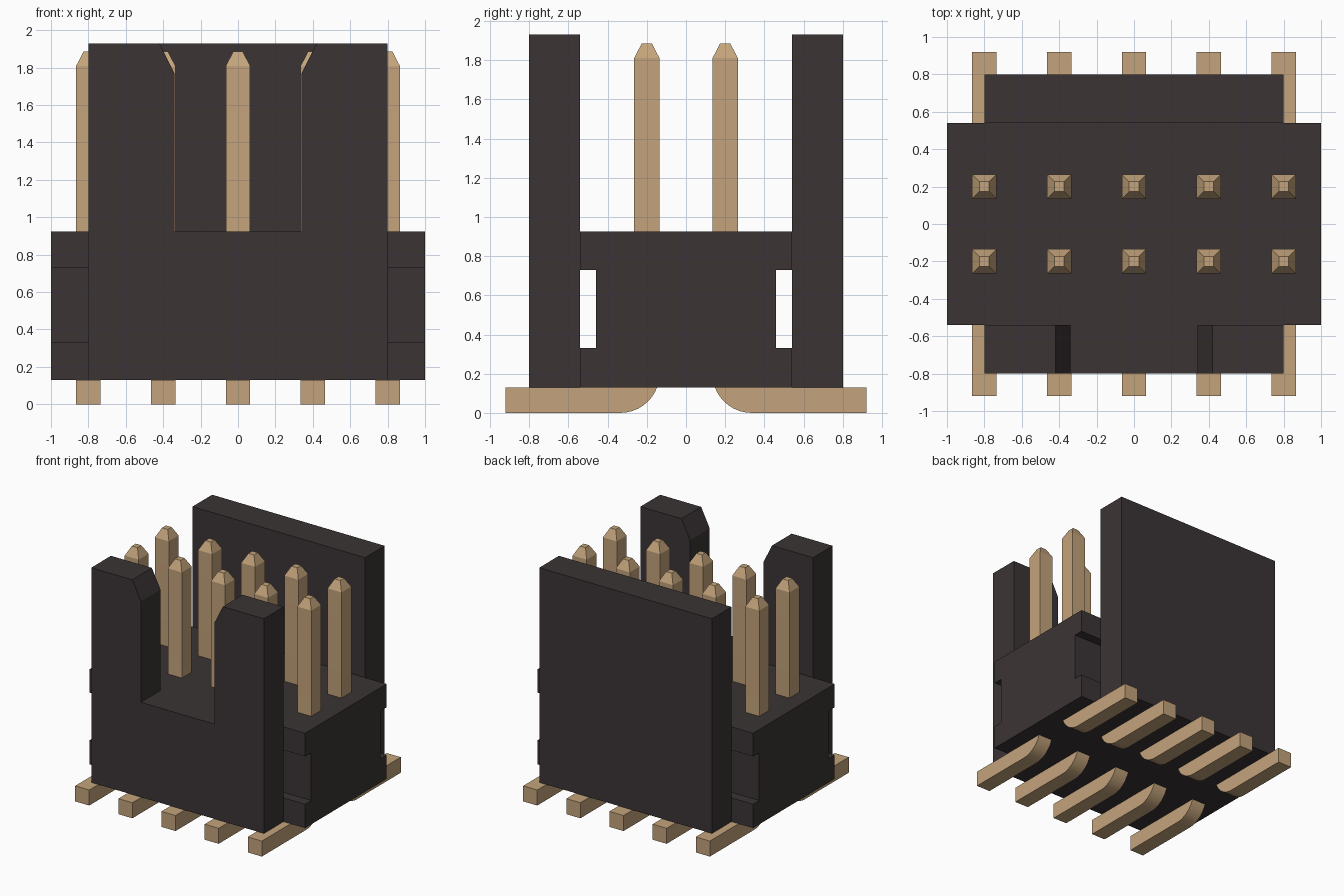
import bpy
import bmesh
import math
from mathutils import Vector

old = bpy.data.objects.get("Cube")
if old:
    bpy.data.objects.remove(old, do_unlink=True)


def make_material(name, rgb):
    mat = bpy.data.materials.new(name)
    mat.use_nodes = True
    color = (*rgb, 1.0)
    mat.diffuse_color = color
    mat.node_tree.nodes["Principled BSDF"].inputs["Base Color"].default_value = color
    return mat


black = make_material("black plastic", (0.044, 0.034, 0.035))
gold = make_material("gold metal", (0.55, 0.37, 0.20))


def finish(bm, name, mat):
    bmesh.ops.recalc_face_normals(bm, faces=bm.faces)
    mesh = bpy.data.meshes.new(name)
    bm.to_mesh(mesh)
    bm.free()
    mesh.materials.append(mat)
    obj = bpy.data.objects.new(name, mesh)
    bpy.context.collection.objects.link(obj)
    return obj


def extrude_profile(name, points, direction, mat):
    """Solid made by pushing a flat outline along a direction."""
    bm = bmesh.new()
    face = bm.faces.new([bm.verts.new(p) for p in points])
    ext = bmesh.ops.extrude_face_region(bm, geom=[face])
    verts = [v for v in ext["geom"] if isinstance(v, bmesh.types.BMVert)]
    bmesh.ops.translate(bm, verts=verts, vec=Vector(direction))
    return finish(bm, name, mat)


# Main heights and widths
BASE, DECK, TOP = 0.13, 0.925, 1.93
WALL_X, WALL_IN, WALL_OUT = 0.80, 0.54, 0.80

# Central block with a long slot along each side
half = [(WALL_IN, BASE), (WALL_IN, 0.33), (0.46, 0.33),
        (0.46, 0.73), (WALL_IN, 0.73), (WALL_IN, DECK)]
outline = half + [(-y, z) for y, z in reversed(half)]
extrude_profile("housing_block", [(-1, y, z) for y, z in outline], (2, 0, 0), black)

# Plain back wall
back = [(-WALL_X, BASE), (WALL_X, BASE), (WALL_X, TOP), (-WALL_X, TOP)]
extrude_profile("back_wall", [(x, WALL_IN, z) for x, z in back],
                (0, WALL_OUT - WALL_IN, 0), black)

# Front wall with a chamfered key opening
side = [(WALL_X, BASE), (WALL_X, TOP), (0.42, TOP), (0.34, 1.77), (0.34, DECK)]
front = side + [(-x, z) for x, z in reversed(side)]
extrude_profile("front_wall", [(x, -WALL_OUT, z) for x, z in front],
                (0, WALL_OUT - WALL_IN, 0), black)

# Bent square pins: foot, rounded elbow, upright post and tapered tip
H, PIN_Y, BEND = 0.065, 0.20, 0.135


def make_pin(name, x, sign):
    cy, cz = PIN_Y + BEND, H + BEND
    # Each station: y, z, cross-section direction (y, z), half width
    stations = [(0.92, H, 0, 1, H)]
    steps = 10
    for i in range(steps + 1):
        a = math.pi / 2 * i / steps
        s, c = math.sin(a), math.cos(a)
        stations.append((cy - BEND * s, cz - BEND * c, s, c, H))
    stations += [(PIN_Y, 1.81, 1, 0, H), (PIN_Y, 1.885, 1, 0, 0.026)]

    bm = bmesh.new()
    rings = []
    for y, z, dy, dz, w in stations:
        corners = [(-w, -w), (w, -w), (w, w), (-w, w)]
        rings.append([bm.verts.new((x + u, sign * (y + dy * v), z + dz * v))
                      for u, v in corners])
    for a, b in zip(rings, rings[1:]):
        for i in range(4):
            j = (i + 1) % 4
            bm.faces.new((a[i], a[j], b[j], b[i]))
    bm.faces.new(rings[0])
    bm.faces.new(rings[-1])
    obj = finish(bm, name, gold)
    bpy.ops.object.select_all(action="DESELECT")
    obj.select_set(True)
    bpy.context.view_layer.objects.active = obj
    bpy.ops.object.shade_smooth_by_angle(angle=math.radians(20))


for row, sign in (("front", -1), ("back", 1)):
    for n in range(5):
        make_pin(f"{row}_pin_{n + 1}", -0.8 + 0.4 * n, sign)
